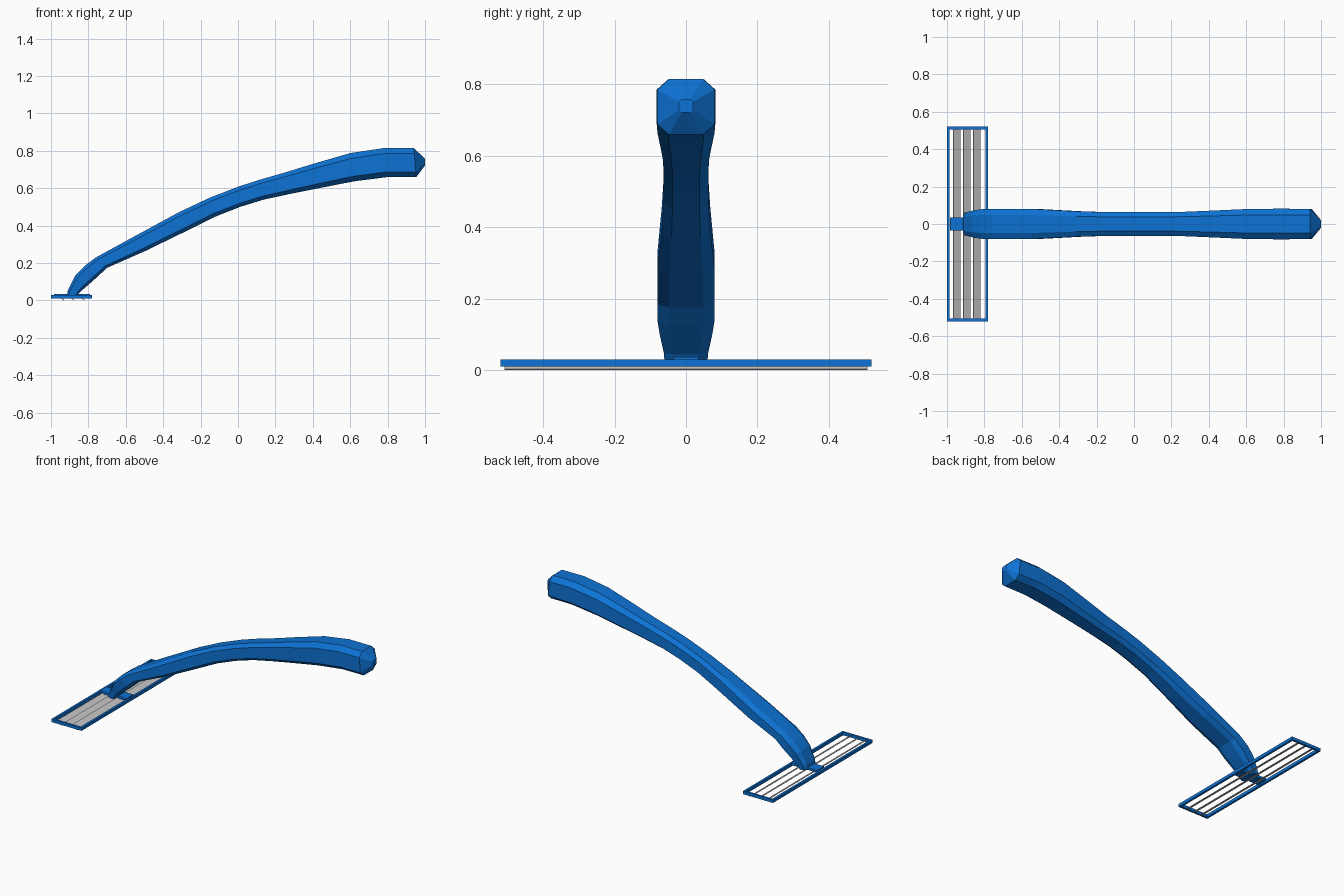
import bpy, bmesh
from mathutils import Vector

if "Cube" in bpy.data.objects:
    bpy.data.objects.remove(bpy.data.objects["Cube"])


def material(name, color):
    m = bpy.data.materials.new(name)
    m.diffuse_color = color
    m.use_nodes = True
    m.node_tree.nodes["Principled BSDF"].inputs["Base Color"].default_value = m.diffuse_color
    return m


BLUE = material("blue_plastic", (0.004, 0.17, 0.66, 1))


def make_object(name, bm, mat=None):
    bmesh.ops.recalc_face_normals(bm, faces=bm.faces)
    me = bpy.data.meshes.new(name)
    bm.to_mesh(me)
    bm.free()
    ob = bpy.data.objects.new(name, me)
    bpy.context.collection.objects.link(ob)
    if mat:
        me.materials.append(mat)
    return ob


def add_box(bm, x0, x1, y0, y1, z0, z1):
    vs = bmesh.ops.create_cube(bm, size=1)["verts"]
    for v in vs:
        v.co = ((x0 + x1) / 2 + v.co.x * (x1 - x0),
                (y0 + y1) / 2 + v.co.y * (y1 - y0),
                (z0 + z1) / 2 + v.co.z * (z1 - z0))


# Handle: chamfered section lofted along top (x, z), bottom (x, z), half width
STATIONS = [
    (-0.915, 0.025, -0.865, 0.02, 0.06),
    (-0.91, 0.055, -0.845, 0.045, 0.062),
    (-0.87, 0.135, -0.795, 0.088, 0.073),
    (-0.82, 0.185, -0.75, 0.128, 0.08),
    (-0.76, 0.23, -0.70, 0.175, 0.08),
    (-0.55, 0.345, -0.495, 0.265, 0.08),
    (-0.31, 0.475, -0.275, 0.372, 0.068),
    (-0.15, 0.55, -0.125, 0.447, 0.063),
    (0.00, 0.608, 0.01, 0.50, 0.063),
    (0.12, 0.647, 0.14, 0.54, 0.063),
    (0.26, 0.687, 0.28, 0.57, 0.065),
    (0.40, 0.73, 0.42, 0.598, 0.071),
    (0.60, 0.788, 0.62, 0.637, 0.08),
    (0.78, 0.815, 0.80, 0.66, 0.082),
    (0.94, 0.815, 0.953, 0.66, 0.08),
    (1.00, 0.758, 1.00, 0.722, 0.02),
]
SECTION = [(0.6, 0), (1, 0.19), (1, 0.82), (0.6, 1),
           (-0.6, 1), (-1, 0.82), (-1, 0.19), (-0.6, 0)]
bm = bmesh.new()
rings = []
for tx, tz, bx, bz, w in STATIONS:
    top, bot = Vector((tx, 0, tz)), Vector((bx, 0, bz))
    rings.append([bm.verts.new(top.lerp(bot, t) + Vector((0, y * w, 0)))
                  for y, t in SECTION])
for a, b in zip(rings, rings[1:]):
    for i in range(8):
        j = (i + 1) % 8
        bm.faces.new((a[i], a[j], b[j], b[i]))
bm.faces.new(rings[0])
bm.faces.new(rings[-1])
make_object("handle", bm, BLUE)

# Head frame: one ring with a rectangular opening
X0, X1, Y, T = -1.0, -0.78, 0.52, 0.014
bm = bmesh.new()
loops = []
for inset, z in ((0, 0.01), (0, 0.03), (T, 0.03), (T, 0.01)):
    loops.append([bm.verts.new((x, y, z)) for x, y in (
        (X0 + inset, -Y + inset), (X1 - inset, -Y + inset),
        (X1 - inset, Y - inset), (X0 + inset, Y - inset))])
for k in range(4):
    a, b = loops[k], loops[(k + 1) % 4]
    for i in range(4):
        j = (i + 1) % 4
        bm.faces.new((a[i], a[j], b[j], b[i]))
make_object("head_frame", bm, BLUE)

# Bridge joining the handle to the frame
bm = bmesh.new()
add_box(bm, -0.985, -0.79, -0.035, 0.035, 0.02, 0.036)
make_object("head_bridge", bm, BLUE)

# Three thin slanted blades
for n in range(3):
    bm = bmesh.new()
    x = -0.968 + n * 0.054
    top, low = (x, 0.024), (x + 0.038, 0.002)
    d = 0.002
    prof = [top, (top[0] + d, top[1] + d), (low[0] + d, low[1] + d / 2), (low[0], low[1] - d)]
    ends = [[bm.verts.new((px, y, pz)) for px, pz in prof] for y in (-0.508, 0.508)]
    for i in range(4):
        j = (i + 1) % 4
        bm.faces.new((ends[0][i], ends[0][j], ends[1][j], ends[1][i]))
    for e in ends:
        bm.faces.new(e)
    make_object(f"blade_{n + 1}", bm)
